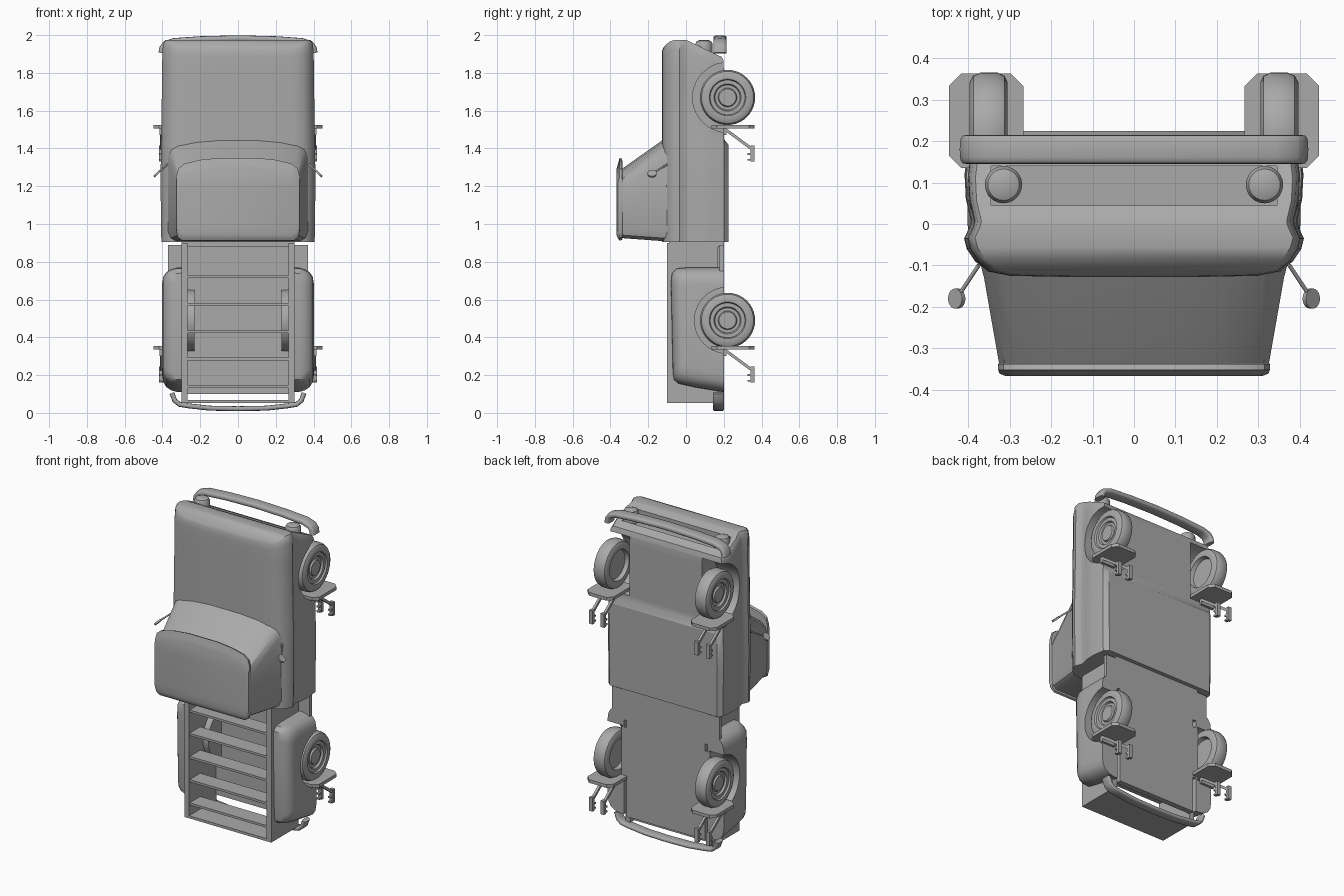
import bpy, bmesh, math
from mathutils import Vector

if "Cube" in bpy.data.objects:
    bpy.data.objects.remove(bpy.data.objects["Cube"], do_unlink=True)

mat = bpy.data.materials.new("plain_grey")
mat.use_nodes = True
GREY = (0.4, 0.4, 0.4, 1)
mat.diffuse_color = GREY
mat.node_tree.nodes["Principled BSDF"].inputs["Base Color"].default_value = GREY


def loft(name, rings, smooth=35):
    """Skin a row of equal rings and close both ends with strips."""
    bm = bmesh.new()
    vs = [[bm.verts.new(p) for p in r] for r in rings]
    n = len(vs[0])
    for a, b in zip(vs, vs[1:]):
        for i in range(n):
            j = (i + 1) % n
            bm.faces.new((a[i], a[j], b[j], b[i]))
    for r in (vs[0], vs[-1]):
        for i in range(n // 2 - 1):
            bm.faces.new((r[i], r[i + 1], r[n - 2 - i], r[n - 1 - i]))
    bmesh.ops.recalc_face_normals(bm, faces=bm.faces)
    me = bpy.data.meshes.new(name)
    bm.to_mesh(me)
    bm.free()
    ob = bpy.data.objects.new(name, me)
    bpy.context.collection.objects.link(ob)
    me.materials.append(mat)
    shade(ob, smooth)
    return ob


def shade(ob, angle=35):
    bpy.ops.object.select_all(action='DESELECT')
    ob.select_set(True)
    bpy.context.view_layer.objects.active = ob
    bpy.ops.object.shade_smooth_by_angle(angle=math.radians(angle))


def box(name, x, y, z):
    """Box from (low, high) pairs."""
    return loft(name, [[(x[0], y[0], k), (x[0], y[1], k), (x[1], y[1], k), (x[1], y[0], k)]
                       for k in z])


def lathe(name, profile, y, z, n=40):
    """Turn (radius, x) points about an axis along x."""
    return loft(name, [[(x, y + r * math.cos(2 * math.pi * i / n), z + r * math.sin(2 * math.pi * i / n))
                        for i in range(n)] for r, x in profile])


def bar(name, a, b, r, n=12):
    a, b = Vector(a), Vector(b)
    q = (b - a).to_track_quat('Z', 'Y')
    ring = [q @ Vector((r * math.cos(2 * math.pi * (i + .5) / n), r * math.sin(2 * math.pi * (i + .5) / n), 0))
            for i in range(n)]
    return loft(name, [[p + v for v in ring] for p in (a, b)])


def mirror_ring(half):
    return half + [(-p[0], *p[1:]) for p in reversed(half)]


def cut(ob, cutter):
    m = ob.modifiers.new("cut", 'BOOLEAN')
    m.operation, m.solver, m.object = 'DIFFERENCE', 'EXACT', cutter
    bpy.ops.object.select_all(action='DESELECT')
    ob.select_set(True)
    bpy.context.view_layer.objects.active = ob
    bpy.ops.object.modifier_apply(modifier=m.name)
    bpy.data.objects.remove(cutter, do_unlink=True)
    shade(ob)


def bumper(name, half, yc, hy, ht):
    """Sweep a rounded section along a mirrored (x, z) path."""
    path = [Vector((-x, z)) for x, z in reversed(half[1:])] + [Vector(p) for p in half]
    rings = []
    for i, p in enumerate(path):
        t = (path[min(i + 1, len(path) - 1)] - path[max(i - 1, 0)]).normalized()
        nrm = Vector((-t.y, t.x))
        ring = []
        for k in range(16):
            c, s = math.cos(k * math.pi / 8), math.sin(k * math.pi / 8)
            u = hy * math.copysign(abs(c) ** .6, c)
            v = ht * math.copysign(abs(s) ** .6, s)
            ring.append((p.x + nrm.x * v, yc + u, p.y + nrm.y * v))
        rings.append(ring)
    return loft(name, rings, 50)


# Lower body with sloped nose
section = [(.15, -.128), (.30, -.125), (.35, -.115), (.38, -.09), (.40, -.06), (.406, -.035),
           (.392, -.004), (.39, .008), (.402, .06), (.405, .12), (.395, .2), (.37, .225)]


def nose_z(y):
    return 1.975 - .45 * max(0, y) - 9 * max(0, -.06 - y) ** 2


rings = []
for z, grow, keel in ((.905, 1, .228), (1.2, 1.01, .228), (1.42, 1.005, .225), (1.45, 1, .2), (1.82, .99, .2)):
    rings.append(mirror_ring([(x * grow, min(y, keel), z) for x, y in section]))
for back, grow, flat in ((.05, .985, 1), (.015, .97, .985), (0, .945, .94)):
    rings.append(mirror_ring([(x * grow, min(y, .2) * flat, nose_z(y) - back) for x, y in section]))
body = loft("body", rings)
for s in (1, -1):
    cut(body, lathe("arch_cutter", [(.185, s * .25), (.185, s * .5)], .22, 1.67))
cut(body, box("grille_cutter", (-.345, .345), (.045, .14), (1.895, 2.1)))

# Cab with raked windscreen and roof lip
rings = []
for y, w, zb, zt in ((-.08, .375, .908, 1.47), (-.13, .362, .91, 1.44), (-.335, .326, .925, 1.295),
                     (-.338, .328, .915, 1.345), (-.352, .328, .912, 1.35), (-.361, .325, .925, 1.315),
                     (-.367, .31, .94, 1.295)):
    rings.append(mirror_ring([(w * .3, y, zt), (w * .6, y, zt - .01), (w * .86, y, zt - .03),
                              (w * .96, y, zt - .055), (w, y, zt - .1), (w, y, zb + .05),
                              (w * .97, y, zb + .016), (w * .9, y, zb)]))
loft("cab", rings)

# Bumpers
bumper("front_bumper", [(0, 1.982), (.2, 1.977), (.34, 1.967), (.385, 1.952), (.4, 1.93), (.404, 1.905)],
       .18, .035, .017)
bumper("rear_bumper", [(0, .022), (.15, .025), (.26, .037), (.31, .045), (.335, .065), (.35, .105)],
       .172, .03, .013)

# Load bed
box("bed_floor", (-.27, .27), (.165, .2), (.1, .91))
box("tail_panel", (-.3, .3), (-.1, .13), (.052, .068))
box("bed_front_panel", (-.3, .3), (-.09, .2), (.88, .91))
for i in range(5):
    z = .14 + .145 * i
    box("bed_slat", (-.28, .28), (-.095, .01), (z - .007, z + .007))

fender = [(.2, .11), (.05, .135), (-.04, .155), (-.063, .175), (-.07, .21), (-.075, .45),
          (-.08, .69), (-.075, .74), (-.05, .765), (0, .77), (.1, .77), (.2, .77)]
tyre = [(.03, .384), (.045, .384), (.05, .374), (.066, .374), (.072, .386), (.092, .386), (.097, .396),
        (.122, .397), (.138, .388), (.146, .37), (.146, .33), (.138, .313), (.122, .305), (.095, .306),
        (.088, .33), (.03, .33)]

for s in (1, -1):
    # Bed sides, rear fenders and inner wheel housings
    box("bed_side", (s * .268, s * .3), (-.1, .17), (.052, .9))
    box("running_board", (s * .26, s * .37), (.178, .2), (.7, .89))
    rings = [[(s * x, .2 + (y - .2) * k, .45 + (z - .45) * k) for y, z in fender]
             for x, k in ((.29, 1), (.325, .995), (.355, .97), (.38, .92), (.396, .84), (.402, .72))]
    f = loft("rear_fender", rings, 50)
    cut(f, lathe("arch_cutter", [(.175, s * .3), (.175, s * .5)], .22, .49))
    arc = [(.2 - .165 * math.sin(i * math.pi / 15), .49 + .165 * math.cos(i * math.pi / 15)) for i in range(16)]
    loft("wheel_housing", [[(s * x, y, z) for y, z in arc] for x in (.23, .305)])

    # Headlights
    r = [(.045, 1.89), (.045, 1.955), (.038, 1.968), (.02, 1.975)]
    loft("headlight", [[(s * .315 + q * math.cos(i * math.pi / 12), .095 + q * math.sin(i * math.pi / 12), z)
                        for i in range(24)] for q, z in r])

    # Door mirrors
    bar("mirror_arm", (s * .375, -.1, 1.315), (s * .425, -.175, 1.27), .005)
    bar("mirror", (s * .424, -.18, 1.262), (s * .432, -.18, 1.27), .024, 24)

    # Wheels and the stepped brackets behind them
    for zw, zp in ((1.67, 1.515), (.49, .345)):
        lathe("wheel", [(q, s * x) for q, x in tyre], .22, zw)
        c = .03
        x0, x1, y0, y1 = .267, .447, .135, .363
        plate = [(x0 + c, y0), (x1 - c, y0), (x1, y0 + c), (x1, y1 - c),
                 (x1 - c, y1), (x0 + c, y1), (x0, y1 - c), (x0, y0 + c)]
        loft("mud_plate", [[(s * x, y, z) for x, y in plate] for z in (zp - .01, zp + .01)])
        box("plate_rib", (s * .32, s * .415), (.195, .215), (zp - .045, zp - .01))
        for x in (.325, .405):
            bar("plate_strut", (s * x, .21, zp - .015), (s * x, .345, zp - .115), .011, 4)
            box("strut_foot", (s * (x - .012), s * (x + .012)), (.342, .362), (zp - .185, zp - .1))
            for k in (.175, .145):
                box("foot_tooth", (s * (x - .01), s * (x + .01)), (.325, .345), (zp - k - .005, zp - k + .005))
